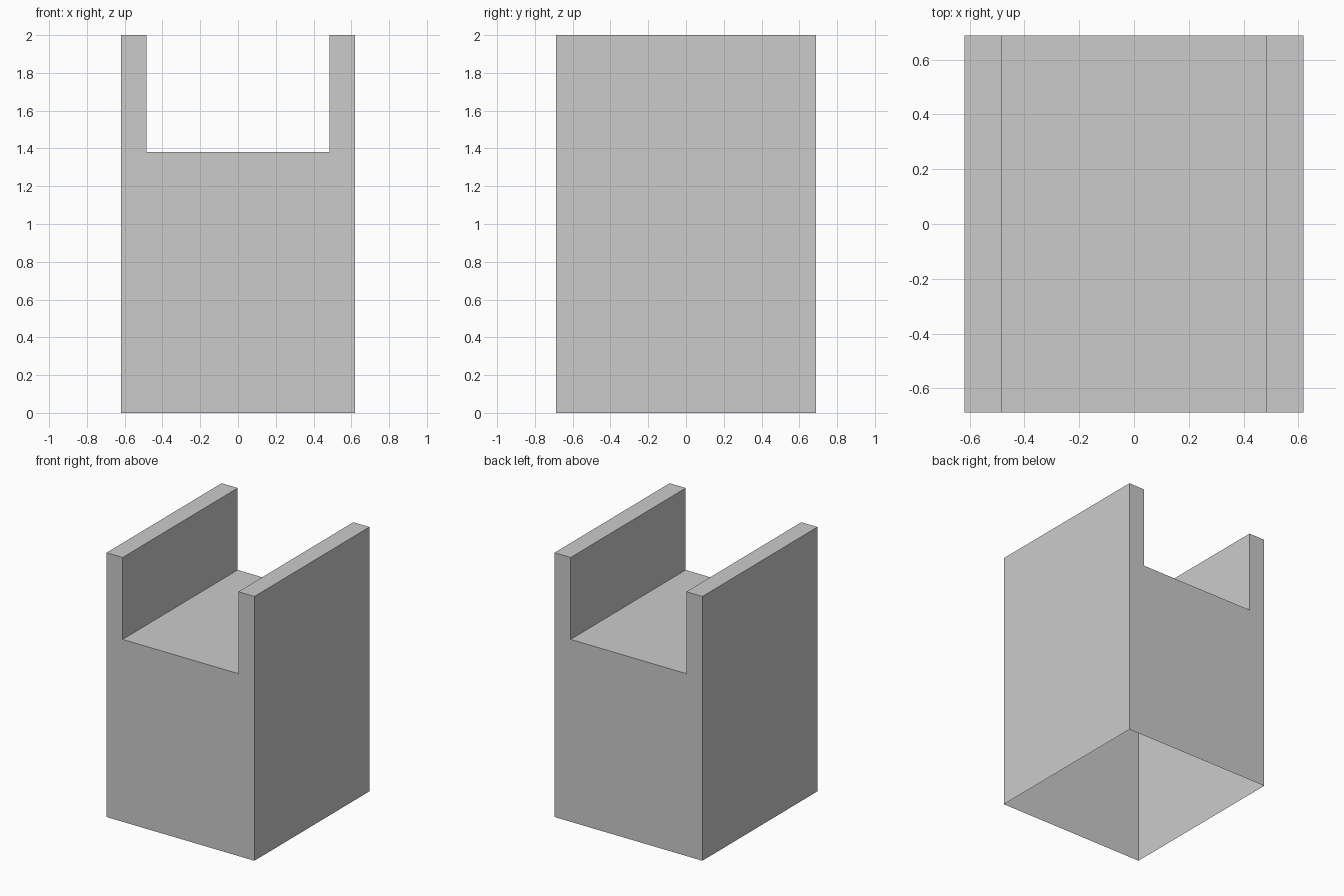
import bpy, bmesh

if "Cube" in bpy.data.objects:
    bpy.data.objects.remove(bpy.data.objects["Cube"])

W, SLOT, D = 0.619, 0.484, 0.688   # half width, half slot width, half depth
H, FLOOR = 2.0, 1.38               # full height, slot floor height

# Front profile of the block with its top channel
profile = [(-W, 0), (W, 0), (W, H), (SLOT, H),
           (SLOT, FLOOR), (-SLOT, FLOOR), (-SLOT, H), (-W, H)]

bm = bmesh.new()
front = bm.faces.new([bm.verts.new((x, -D, z)) for x, z in profile])
ret = bmesh.ops.extrude_face_region(bm, geom=[front], use_keep_orig=True)
back = [v for v in ret["geom"] if isinstance(v, bmesh.types.BMVert)]
bmesh.ops.translate(bm, verts=back, vec=(0, 2 * D, 0))
bmesh.ops.recalc_face_normals(bm, faces=bm.faces[:])

# The underside is open: the body is a thin hollow shell
underside = [f for f in bm.faces if all(v.co.z < 0.001 for v in f.verts)]
bmesh.ops.delete(bm, geom=underside, context='FACES_ONLY')

mesh = bpy.data.meshes.new("channel_block")
bm.to_mesh(mesh)
bm.free()
obj = bpy.data.objects.new("channel_block", mesh)
bpy.context.collection.objects.link(obj)
